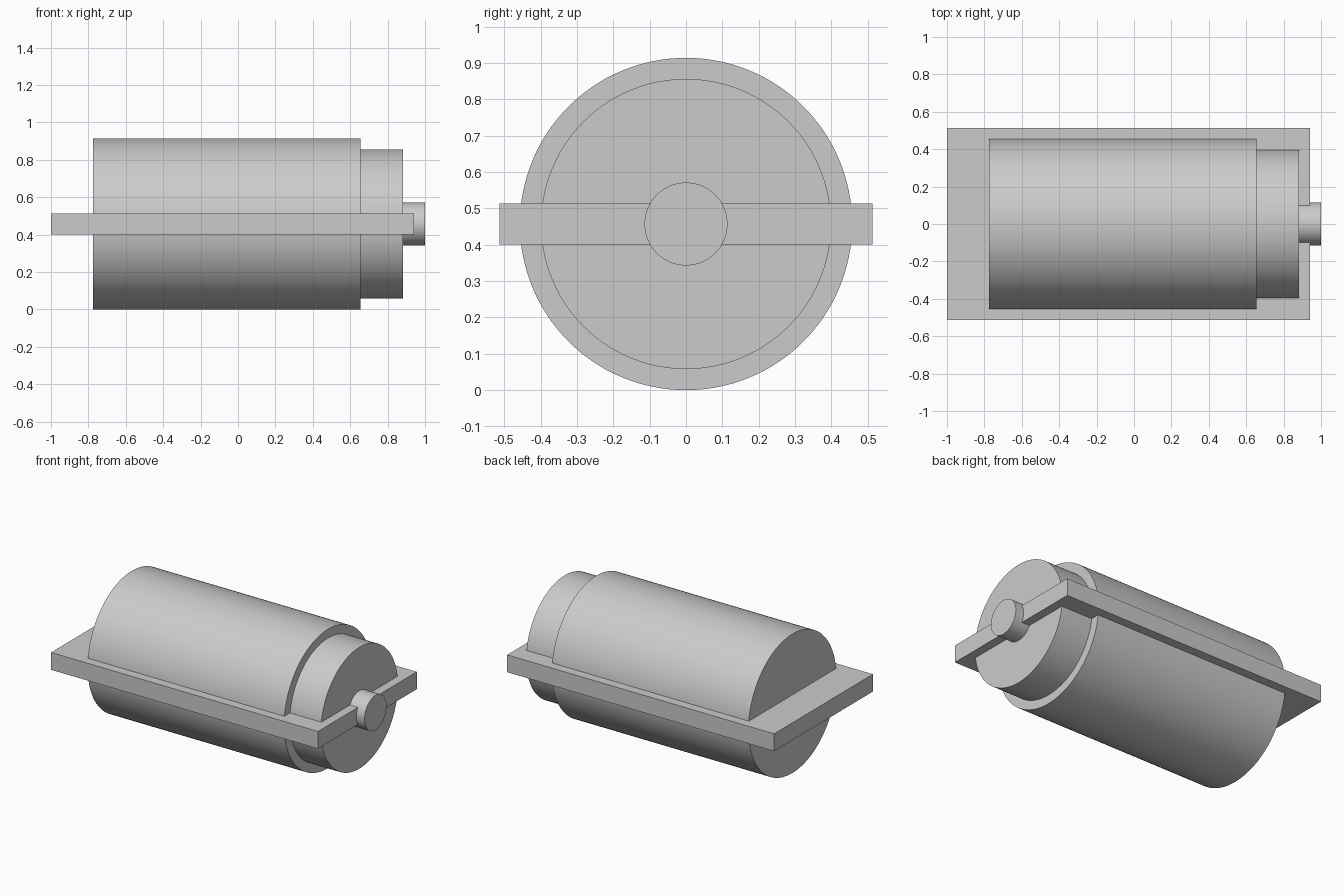
import bpy
from math import pi

if "Cube" in bpy.data.objects:
    bpy.data.objects.remove(bpy.data.objects["Cube"])

AXIS_Z = 0.457


def drum(name, x0, x1, radius):
    """Round section lying along the x axis."""
    bpy.ops.mesh.primitive_cylinder_add(
        vertices=128, radius=radius, depth=x1 - x0,
        location=((x0 + x1) / 2, 0, AXIS_Z), rotation=(0, pi / 2, 0))
    obj = bpy.context.object
    obj.name = name
    bpy.ops.object.transform_apply(location=False, rotation=True, scale=True)
    bpy.ops.object.shade_smooth_by_angle(angle=pi / 6)
    return obj


def box(name, lo, hi):
    """Box between two opposite corners."""
    bpy.ops.mesh.primitive_cube_add(
        size=1, location=[(a + b) / 2 for a, b in zip(lo, hi)])
    obj = bpy.context.object
    obj.name = name
    obj.scale = [b - a for a, b in zip(lo, hi)]
    bpy.ops.object.transform_apply(location=False, rotation=False, scale=True)
    return obj


# Stepped cylindrical body and end shaft
drum("main_body", -0.774, 0.655, 0.457)
drum("end_collar", 0.655, 0.883, 0.399)
drum("shaft", 0.883, 1.0, 0.114)

# Flat mounting plate through the middle
box("mounting_plate", (-1.0, -0.513, AXIS_Z - 0.057), (0.941, 0.513, AXIS_Z + 0.057))
